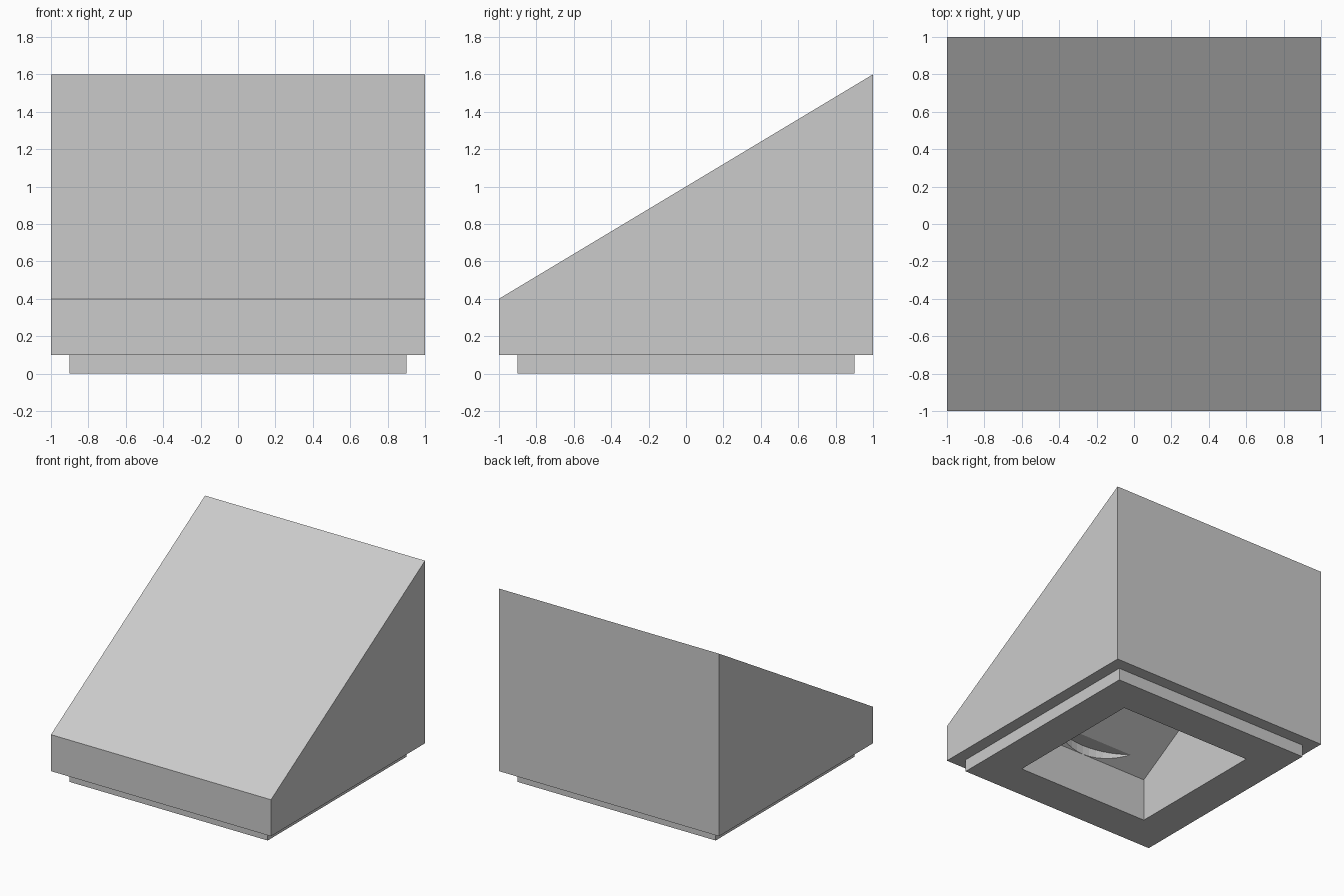
import bpy
import bmesh

cube = bpy.data.objects.get("Cube")
if cube:
    bpy.data.objects.remove(cube, do_unlink=True)

grey = bpy.data.materials.new("light grey")
grey.use_nodes = True
colour = (0.6, 0.6, 0.6, 1)
grey.diffuse_color = colour
grey.node_tree.nodes["Principled BSDF"].inputs["Base Color"].default_value = colour


def finish(name, bm):
    bmesh.ops.recalc_face_normals(bm, faces=bm.faces)
    mesh = bpy.data.meshes.new(name)
    bm.to_mesh(mesh)
    bm.free()
    mesh.materials.append(grey)
    obj = bpy.data.objects.new(name, mesh)
    bpy.context.collection.objects.link(obj)
    return obj


def wedge(name, half, bottom, front_top, back_top):
    """Square-plan block whose top slopes from front to back."""
    bm = bmesh.new()
    profile = [(-half, bottom), (half, bottom), (half, back_top), (-half, front_top)]
    face = bm.faces.new([bm.verts.new((-half, y, z)) for y, z in profile])
    side = bmesh.ops.extrude_face_region(bm, geom=[face])["geom"]
    moved = [v for v in side if isinstance(v, bmesh.types.BMVert)]
    bmesh.ops.translate(bm, verts=moved, vec=(2 * half, 0, 0))
    return finish(name, bm)


def combine(target, other, operation):
    mod = target.modifiers.new(operation.lower(), 'BOOLEAN')
    mod.object = other
    mod.operation = operation
    mod.solver = 'EXACT'
    bpy.context.view_layer.objects.active = target
    bpy.ops.object.modifier_apply(modifier=mod.name)
    bpy.data.objects.remove(other, do_unlink=True)


# Sloped body on an inset foot
body = wedge("sloped_block", 1, 0.1, 0.4, 1.6)
combine(body, wedge("foot", 0.9, 0, 0.2, 0.2), 'UNION')

# Square cavity with a ceiling parallel to the slope
combine(body, wedge("cavity", 0.6, -0.2, 0.35, 1.07), 'DIFFERENCE')

# Shallow round socket that bites into the low end of the ceiling
top, bottom = 0.425, -0.1
bm = bmesh.new()
bmesh.ops.create_cone(bm, cap_ends=True, segments=64, radius1=0.599,
                      radius2=0.599, depth=top - bottom)
bmesh.ops.translate(bm, verts=bm.verts, vec=(0, 0, (top + bottom) / 2))
combine(body, finish("socket", bm), 'DIFFERENCE')
